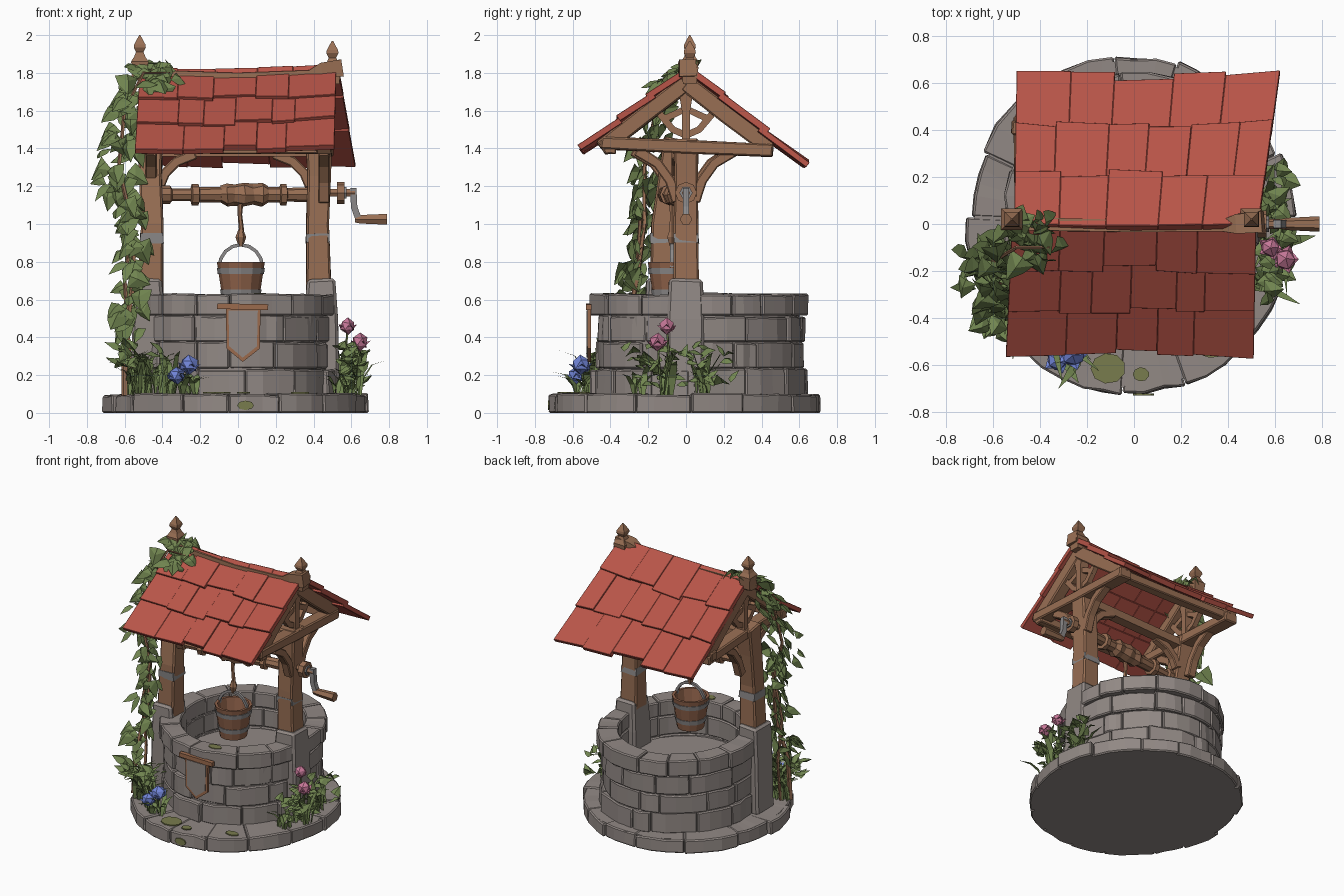
import bpy, bmesh, math, random
from mathutils import Vector as V

if "Cube" in bpy.data.objects:
    bpy.data.objects.remove(bpy.data.objects["Cube"])
random.seed(4)
R = random.uniform

def mat(name, c):
    m = bpy.data.materials.new(name)
    m.diffuse_color = (*c, 1)
    m.use_nodes = True
    m.node_tree.nodes["Principled BSDF"].inputs["Base Color"].default_value = m.diffuse_color
    return m
STONE = mat("stone grey", (0.285, 0.248, 0.232))
WOOD = mat("brown wood", (0.315, 0.158, 0.088))
BUCKET = mat("bucket wood", (0.28, 0.125, 0.07))
RED = mat("red tile", (0.48, 0.09, 0.065))
METAL = mat("grey metal", (0.26, 0.25, 0.25))
RUST = mat("rusty trim", (0.33, 0.145, 0.075))
LEAF = mat("leaf green", (0.165, 0.235, 0.08))
MOSS = mat("moss", (0.19, 0.2, 0.075))
PINK = mat("pink petal", (0.58, 0.19, 0.32))
BLUE = mat("blue petal", (0.17, 0.24, 0.7))

def finish(name, bm, m, bevel=0, jit=0):
    for v in bm.verts:
        v.co += V((R(-jit, jit), R(-jit, jit), R(-jit, jit)))
    bmesh.ops.recalc_face_normals(bm, faces=bm.faces)
    me = bpy.data.meshes.new(name)
    bm.to_mesh(me)
    bm.free()
    me.materials.append(m)
    o = bpy.data.objects.new(name, me)
    bpy.context.collection.objects.link(o)
    if bevel:
        b = o.modifiers.new("bevel", 'BEVEL')
        b.width, b.segments, b.limit_method = bevel, 1, 'ANGLE'
    return o

def sweep(name, pts, sizes, m, sides=4, ref=None, axis=None, bevel=0, jit=0, caps=True):
    """Sweep a polygon along points; sizes are half widths (a, b) or radii."""
    pts = [V(p) for p in pts]
    if not isinstance(sizes, list):
        sizes = [sizes] * len(pts)
    d = pts[-1] - pts[0]
    ref = V(ref) if ref else (V((0, 1, 0)) if axis or abs(d.z) > d.length * .8 else V((0, 0, 1)))
    bm, rows = bmesh.new(), []
    off, k = (math.pi / 4, math.sqrt(2)) if sides == 4 else (0, 1)
    for i, p in enumerate(pts):
        t = V(axis) if axis else (pts[min(i + 1, len(pts) - 1)] - pts[max(i - 1, 0)]).normalized()
        a = t.cross(ref).normalized()
        b = a.cross(t)
        s = sizes[i] if isinstance(sizes[i], tuple) else (sizes[i], sizes[i])
        rows.append([bm.verts.new(p + a * s[0] * k * math.cos(off + j * math.tau / sides)
                                  + b * s[1] * k * math.sin(off + j * math.tau / sides)) for j in range(sides)])
    for r, q in zip(rows, rows[1:]):
        for j in range(sides):
            bm.faces.new((r[j], r[(j + 1) % sides], q[(j + 1) % sides], q[j]))
    if caps:
        bm.faces.new(rows[0])
        bm.faces.new(rows[-1])
    return finish(name, bm, m, bevel, jit)

def stone_ring(name, cx, cy, rx, ry, thick, z0, z1, n, off):
    bm = bmesh.new()
    cuts = [off + (i + R(-.27, .27)) * math.tau / n for i in range(n)]
    for i in range(n):
        a0, a1 = cuts[i] + .002, (cuts[i + 1] if i < n - 1 else cuts[0] + math.tau) - .002
        dr, zt, rows = R(-.014, .012), z1 + R(-.008, .005), []
        for k in range(4):
            a, e, dz = a0 + (a1 - a0) * k / 3, dr + R(-.008, .008), R(-.005, .005)
            rows.append([bm.verts.new((cx + (rx + o) * math.cos(a), cy + (ry + o) * math.sin(a), z))
                         for o, z in ((-thick, z0), (e, z0), (e + R(-.008, .004), zt + dz), (-thick, zt))])
        for r, q in zip(rows, rows[1:]):
            for j in range(4):
                bm.faces.new((r[j], r[(j + 1) % 4], q[(j + 1) % 4], q[j]))
        bm.faces.new(rows[0])
        bm.faces.new(rows[-1])
    finish(name, bm, STONE, .008)

# stone plinth and well wall
CY = .07
stone_ring("plinth_stones", -.012, 0, .692, .722, .25, 0, .1, 15, .1)
sweep("plinth_core", [(-.012, 0, 0), (-.012, 0, .094)], (.67, .7), STONE, 32, axis=(0, 0, 1))
for i, (z0, z1, r) in enumerate([(.09, .235, -.008), (.235, .375, -.022), (.375, .515, -.02), (.515, .63, .005)]):
    stone_ring("wall_course", -.005, CY, .54 + r, .572 + r, .135 + r, z0, z1, 13 + i % 2, i * .23)
sweep("wall_core", [(0, CY, .05), (0, CY, .6), (0, CY, .6), (0, CY, .36)],
      [(.495, .53), (.495, .53), (.415, .45), (.415, .45)], STONE, 28, axis=(0, 0, 1))

# posts, footings, bands and gable trusses
for side, px, y0, y1, gx in (("left", -.465, -.12, -.05, -.46), ("right", .43, 0, 0, .455)):
    s = 1 if px > 0 else -1
    fx = px + s * .01
    sweep(side + "_footing", [(fx, y0, .08), (fx, y0, .5), (fx, y0, .71)],
          [(.095, .1), (.088, .095), (.075, .09)], STONE, bevel=.015, jit=.006)
    sweep(side + "_post", [(px, y0, .6), (px - s * .01, y0, 1.0), (px, (y0 + y1) / 2, 1.25), (px, y1, 1.45)],
          [(.068, .068), (.058, .062), (.06, .062), (.068, .068)], WOOD, bevel=.01, jit=.004)
    sweep(side + "_post_band", [(px - s * .008, y0, .9), (px - s * .008, y0, .95)], (.062, .067), METAL, jit=.004)
    yc = y1 * .4
    sweep(side + "_tie_beam", [(gx, -.45, 1.43), (gx, 0, 1.41), (gx, .46, 1.39)], (.05, .034), WOOD, bevel=.008, jit=.004)
    for f in (-1, 1):
        sweep(side + "_rafter", [(gx, f * .45, 1.40), (gx, f * .22, 1.575), (gx, 0, 1.745)], (.045, .042), WOOD,
              ref=(1, 0, 0), bevel=.008, jit=.003)
        sweep(side + "_truss_strut", [(gx, 0, 1.47), (gx, f * .07, 1.5), (gx, f * .14, 1.585)], .018, WOOD, ref=(1, 0, 0))
        sweep(side + "_curved_brace", [(gx, yc + f * y, z) for y, z in ((.045, 1.12), (.085, 1.23), (.15, 1.32), (.26, 1.39))],
              [(.03, .03), (.026, .03), (.026, .03), (.03, .03)], WOOD, ref=(1, 0, 0), bevel=.006)
    sweep(side + "_king_post", [(gx, 0, 1.42), (gx, 0, 1.6), (gx, 0, 1.74)], [(.03, .022), (.03, .022), (.04, .045)], WOOD)
    sweep(side + "_truss_arch", [(gx, -.13, 1.55), (gx, 0, 1.61), (gx, .13, 1.55)], .018, WOOD)
    sweep(side + "_inner_brace", [(px - s * x, y1, z) for x, z in ((.05, 1.2), (.08, 1.27), (.14, 1.33), (.24, 1.37))],
          .026, WOOD, ref=(0, 1, 0), bevel=.006)
    # finials
    bx, by, bz = (.5, .02, 1.74) if s > 0 else (-.52, .02, 1.77)
    prof = [(0, .036), (.09, .046), (.115, .03), (.14, .02), (.165, .032), (.18, .03), (.23, .003)]
    sweep(side + "_finial", [(bx, by, bz + h) for h, _ in prof], [r for _, r in prof], WOOD)
for y in (-.4, .41):
    sweep("eave_beam", [(-.52, y, 1.41), (0, y, 1.4), (.5, y, 1.4)], (.03, .03), WOOD, bevel=.006, jit=.004)
sweep("centre_beam", [(-.46, -.04, 1.385), (.45, 0, 1.385)], (.035, .028), WOOD)
sweep("ridge_beam", [(-.56, .01, 1.8), (-.42, 0, 1.785), (0, -.01, 1.775), (.38, -.005, 1.79), (.44, 0, 1.81), (.55, .01, 1.825)],
      [.036, .028, .024, .026, .042, .044], WOOD, jit=.003)

# roof tiles laid over two warped slopes
def slope(name, rl, rr, el, er):
    rl, rr, el, er = map(V, (rl, rr, el, er))
    n = (rr - rl).cross(el - rl).normalized()
    n = n if n.z > 0 else -n
    P = lambda u, v, h: rl.lerp(rr, u).lerp(el.lerp(er, u), v) + n * (h - .018 * math.sin(math.pi * u))
    bm = bmesh.new()
    for row in range(3):
        cnt = 5 + row % 2
        cuts = [0] + [(i + R(-.25, .25)) / cnt for i in range(1, cnt)] + [1]
        for u0, u1 in zip(cuts, cuts[1:]):
            v0, lift, drop = max(0, row / 3 - .04), R(0, .01), R(-.03, .03)
            q = [(u0, v0, 0), (u1, v0, 0), (u1, (row + 1) / 3 + drop + R(-.012, .012), .016),
                 (u0, (row + 1) / 3 + drop + R(-.012, .012), .016)]
            b = [bm.verts.new(P(u, v, h - .03)) for u, v, h in q]
            t = [bm.verts.new(P(u, v, h + lift)) for u, v, h in q]
            bm.faces.new(b)
            bm.faces.new(t)
            for j in range(4):
                bm.faces.new((b[j], b[(j + 1) % 4], t[(j + 1) % 4], t[j]))
    finish(name, bm, RED, .002)
slope("front_roof_tiles", (-.52, -.02, 1.79), (.52, -.02, 1.81), (-.545, -.54, 1.395), (.51, -.555, 1.41))
slope("back_roof_tiles", (-.51, .0, 1.825), (.53, .0, 1.845), (-.5, .63, 1.335), (.62, .635, 1.32))

# windlass, crank and rope
W = lambda x, z=1.155: (x, -.055 + x * .12, z)
prof = [(-.42, .048), (-.36, .048), (-.35, .034), (-.25, .034), (-.245, .058), (-.21, .058), (-.205, .04), (-.09, .042),
        (.2, .042), (.22, .042), (.225, .058), (.255, .058), (.26, .036), (.38, .04)]
sweep("windlass_drum", [W(x) for x, _ in prof], [r for _, r in prof], WOOD, 8)
sweep("rope_coil", [W(x) for x in (-.09, -.06, -.02, .03, .08, .13, .16)], [.045, .062, .055, .066, .055, .064, .045], WOOD, 8, jit=.005)
sweep("axle", [(.36, 0, 1.165), (.62, 0, 1.165)], .022, WOOD, 6)
sweep("axle_disc", [(.525, 0, 1.165), (.565, 0, 1.165)], .058, WOOD, 8)
sweep("axle_cap", [(.565, 0, 1.165), (.575, 0, 1.165)], .035, METAL, 6)
sweep("crank_arm", [(.61, 0, 1.19), (.615, 0, 1.09), (.64, 0, 1.02)], .017, METAL)
sweep("crank_handle", [(.62, 0, 1.025), (.65, 0, 1.025), (.79, 0, 1.025)], [.02, .026, .033], WOOD, 6)
BX, BY = .015, -.075
sweep("rope", [(BX, BY, 1.14), (BX - .005, BY, 1.05), (BX + .005, BY, .95)], [.016, .012, .014], WOOD, 6)
sweep("rope_knot", [(BX, BY, .97), (BX, BY, .93), (BX, BY, .88)], [.014, .028, .012], WOOD, 6)

# bucket with open hoops
sweep("bucket", [(BX, BY, z) for z in (.57, .8, .8, .6)], [.092, .127, .108, .08], BUCKET, 12, axis=(0, 0, 1))
for z in (.62, .735):
    r = .092 + (z - .57) * .152
    sweep("bucket_hoop", [(BX, BY, h) for h in (z, z, z + .032, z + .032)], [r - .004, r + .005, r + .01, r],
          METAL, 12, axis=(0, 0, 1), caps=False)
sweep("bucket_handle", [(BX + .115 * math.cos(a), BY, .77 + .12 * math.sin(a)) for a in [math.pi * i / 8 for i in range(9)]],
      .009, METAL, ref=(0, 1, 0))

# hanging shield plaque
def plate(name, pts, y0, y1, m):
    bm = bmesh.new()
    f = bm.faces.new([bm.verts.new((x, y0, z)) for x, z in pts])
    e = bmesh.ops.extrude_face_region(bm, geom=[f])
    bmesh.ops.translate(bm, vec=(0, y1 - y0, 0), verts=[v for v in e['geom'] if isinstance(v, bmesh.types.BMVert)])
    finish(name, bm, m)
shield = [(-.065, .56), (.12, .56), (.115, .34), (.025, .27), (-.06, .34)]
plate("plaque_frame", shield, -.522, -.503, RUST)
plate("plaque_face", [(.025 + (x - .025) * .84, .43 + (z - .43) * .86) for x, z in shield], -.526, -.519, STONE)
sweep("plaque_rail", [(-.11, -.515, .565), (.16, -.515, .56)], .015, RUST)

# foliage helpers
def leaf(bm, p, d, n, s):
    d = d.normalized()
    w = d.cross(n).normalized()
    n = w.cross(d)
    out = [(0, 0), (.48, .05), (.34, .5), (0, 1), (-.34, .5), (-.48, .05)]
    ring = [bm.verts.new(p + w * s * a + d * s * b - n * s * .15 * (a != 0)) for a, b in out]
    c = bm.verts.new(p + d * s * .4 + n * s * .12)
    for j in range(6):
        bm.faces.new((ring[j], ring[(j + 1) % 6], c))
def blade(bm, p, az, ln, reach, w):
    h, s, rows = V((math.cos(az), math.sin(az), 0)), V((-math.sin(az), math.cos(az), 0)), []
    for t, k in ((0, .4), (.35, 1), (.7, .8), (1, .05)):
        c = p + h * reach * t * t + V((0, 0, ln * (t - .35 * t ** 3) * 1.25))
        rows.append((bm.verts.new(c + s * w * k), bm.verts.new(c - s * w * k)))
    for a, b in zip(rows, rows[1:]):
        bm.faces.new((a[0], a[1], b[1], b[0]))

# climbing vine
path = [V(p) for p in ((-.6, -.36, .09), (-.6, -.33, .4), (-.55, -.26, .7), (-.56, -.22, 1.0), (-.63, -.22, 1.3),
                       (-.6, -.16, 1.6), (-.5, -.1, 1.8), (-.36, -.1, 1.8))]
sweep("vine_stem", path, [.018, .016, .014, .012, .011, .01, .008, .005], WOOD, 5, ref=(0, 1, 0))
sweep("vine_second_stem", [(-.56, -.3, .09), (-.58, -.24, .4), (-.6, -.26, .72), (-.54, -.24, 1.05)], .011, WOOD, 5)
bm = bmesh.new()
for i in range(120):
    t = 1.1 + 5.9 * (i / 120)
    p = path[int(t)].lerp(path[min(int(t) + 1, 7)], t % 1)
    wide = .1 if 3.4 < t < 5 else .07
    p = p + V((R(-wide, .07), R(-.08, .08), R(-.04, .04)))
    if t > 5.8:
        p.y, nrm = R(-.17, .03), V((R(-.3, .3), -.5, 1))
        p.z = 1.86 + min(0, p.y) * .7
    else:
        nrm = V((-.6 + R(-.5, .5), -.9 + R(-.4, .4), .4))
    leaf(bm, p, V((R(-.8, .5), R(-.6, .3), R(-1, -.1))), nrm, R(.08, .135))
finish("vine_leaves", bm, LEAF)

# ground plants
bm = bmesh.new()
for x, y, n in ((-.56, -.32, 26), (-.48, -.42, 30), (-.38, -.5, 22), (-.26, -.55, 10), (.6, -.1, 20), (.57, .08, 16), (.54, -.25, 10)):
    for _ in range(n):
        blade(bm, V((x + R(-.05, .05), y + R(-.04, .04), .09)), R(0, 6.28), R(.12, .31 if n > 12 else .16), R(.05, .17), R(.01, .023))
for _ in range(50):
    a = R(-.45, .35)
    p = V((.59 + R(-.05, .05), a * .75 - .02, R(.14, .36)))
    leaf(bm, p, V((R(-.2, 1), R(-1, 1), R(-.4, .6))), V((.4, -.2, 1)), R(.055, .095))
for _ in range(16):
    leaf(bm, V((R(-.66, -.38), R(-.46, -.36), R(.22, .36))), V((R(-1, 1), R(-1, 0), R(-.3, .6))), V((-.2, -.5, 1)), R(.06, .1))
finish("ground_plants", bm, LEAF)

# flowers on stems
for name, m, spots in (("pink_flower", PINK, ((.58, -.1, .46, .05), (.645, -.15, .375, .055))),
                       ("blue_flower", BLUE, ((-.26, -.555, .255, .062), (-.325, -.58, .2, .056)))):
    for x, y, z, r in spots:
        sweep("flower_stem", [(x - .02, y + .02, .09), (x, y, z)], .006, LEAF, 5)
        bm = bmesh.new()
        bmesh.ops.create_icosphere(bm, subdivisions=1, radius=r * .85)
        bmesh.ops.translate(bm, vec=(x, y, z), verts=bm.verts)
        for k in range(5):
            a = k * math.tau / 5
            leaf(bm, V((x, y, z - r * .4)), V((math.cos(a), math.sin(a), .5)), V((0, 0, 1)), r * 1.2)
        finish(name, bm, m, jit=.005)

# moss patches on the plinth, its edge and the rim
for x, y, z, a, b in ((-.11, -.615, .106, .075, .065), (.03, -.64, .106, .035, .03), (.33, -.54, .106, .05, .03), (.1, -.41, .632, .05, .03)):
    sweep("moss_patch", [(x, y, z - .004), (x, y, z + .004)], (a, b), MOSS, 9, axis=(0, 0, 1))
sweep("edge_moss", [(.04, -.722, .04), (.04, -.731, .04)], (.045, .025), MOSS, 8)
